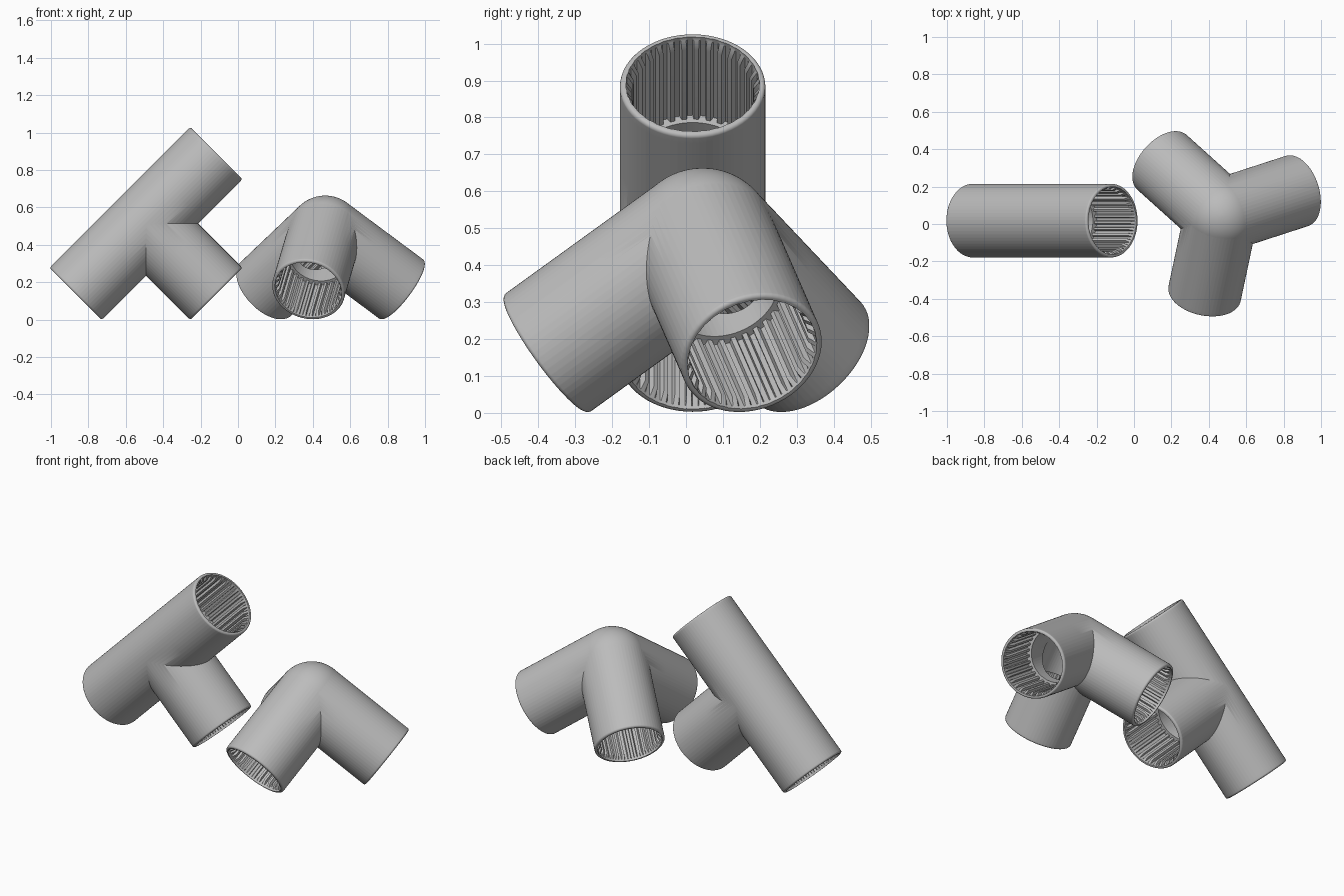
import bpy, bmesh, math
from mathutils import Vector

if "Cube" in bpy.data.objects:
    bpy.data.objects.remove(bpy.data.objects["Cube"], do_unlink=True)

ARM, OUTER, SOCKET, RIB, BORE = 0.532, 0.197, 0.181, 0.166, 0.153
LEDGE = ARM - 0.30
RIBS = 32
EDGE = 0.011

plastic = bpy.data.materials.new("grey_plastic")
plastic.use_nodes = True
plastic.diffuse_color = (0.5, 0.5, 0.5, 1)
plastic.node_tree.nodes["Principled BSDF"].inputs["Base Color"].default_value = (0.5, 0.5, 0.5, 1)


def link(name, bm):
    bmesh.ops.recalc_face_normals(bm, faces=bm.faces)
    mesh = bpy.data.meshes.new(name)
    bm.to_mesh(mesh)
    bm.free()
    mesh.materials.append(plastic)
    ob = bpy.data.objects.new(name, mesh)
    bpy.context.collection.objects.link(ob)
    return ob


def sweep(name, half, centre, direction, through=False, scale=1.0):
    """Solid along an axis from rings of (distance, groove radius, rib radius)."""
    if through:
        rings = [(-t, a, b) for t, a, b in reversed(half)] + half
    else:
        rings = [(0, half[0][1], half[0][2])] + half
    rot = direction.to_track_quat('Z', 'Y')
    bm = bmesh.new()
    loops = []
    for t, groove, rib in rings:
        loop = []
        for i in range(RIBS):
            for frac, r in ((0, groove), (0.4, groove), (0.5, rib), (0.9, rib)):
                ang = math.tau * (i + frac) / RIBS
                p = Vector((r * scale * math.cos(ang), r * scale * math.sin(ang), t))
                loop.append(bm.verts.new(centre + rot @ p))
        loops.append(loop)
    n = len(loops[0])
    for low, high in zip(loops, loops[1:]):
        for i in range(n):
            j = (i + 1) % n
            bm.faces.new((low[i], low[j], high[j], high[i]))
    bm.faces.new(loops[0])
    bm.faces.new(loops[-1])
    return link(name, bm)


def ball(name, centre, radius):
    bm = bmesh.new()
    bmesh.ops.create_uvsphere(bm, u_segments=96, v_segments=48, radius=radius)
    bmesh.ops.translate(bm, verts=bm.verts, vec=centre)
    return link(name, bm)


# Outer tube profile with a rounded rim
outer_half = [(LEDGE, OUTER, OUTER), (ARM - 0.03, OUTER, OUTER)]
for k in range(5):
    a = math.pi / 2 * k / 4
    r = OUTER - EDGE + EDGE * math.cos(a)
    outer_half.append((ARM - EDGE + EDGE * math.sin(a), r, r))

# Hollow profile: bore, ledge, ribbed socket with tapered rib tips
hollow_half = [
    (LEDGE, BORE, BORE),
    (LEDGE, SOCKET, RIB),
    (ARM - 0.035, SOCKET, RIB),
    (ARM - 0.012, SOCKET, SOCKET - 0.001),
    (ARM + 0.03, SOCKET, SOCKET - 0.001),
]


def fitting(name, centre, arms, dome):
    """Unite the solid arms, then subtract the hollows."""
    solids, hollows = [], []
    for direction, through, scale in arms:
        solids.append(sweep(name, outer_half, centre, direction, through, scale))
        hollows.append(sweep("hollow", hollow_half, centre, direction, through, scale))
    if dome:
        solids.append(ball("dome", centre, OUTER + 0.0004))
        hollows.append(ball("hollow_dome", centre, BORE + 0.0004))
    body = solids[0]
    helpers = solids[1:] + hollows
    for tool in helpers:
        tool.hide_render = True
        mod = body.modifiers.new("shape", 'BOOLEAN')
        mod.operation = 'DIFFERENCE' if tool in hollows else 'UNION'
        mod.solver = 'EXACT'
        mod.object = tool
    graph = bpy.context.evaluated_depsgraph_get()
    mesh = bpy.data.meshes.new_from_object(body.evaluated_get(graph))
    body.modifiers.clear()
    body.data = mesh
    for tool in helpers:
        bpy.data.objects.remove(tool, do_unlink=True)
    mesh.materials.clear()
    mesh.materials.append(plastic)
    mesh.polygons.foreach_set("material_index", [0] * len(mesh.polygons))
    body.name = name
    bpy.ops.object.select_all(action='DESELECT')
    body.select_set(True)
    bpy.context.view_layer.objects.active = body
    bpy.ops.object.shade_smooth_by_angle(angle=math.radians(32))
    weighted = body.modifiers.new("clean_shading", 'WEIGHTED_NORMAL')
    weighted.keep_sharp = True


# Tee: a straight run leaning at 45 degrees, with one branch
fitting("tee_connector", Vector((-0.492, 0.018, 0.514)),
        [(Vector((1, 0, 1)).normalized(), True, 1.0),
         (Vector((1, 0, -1)).normalized(), False, 0.999)], False)

# Corner: three square-set arms resting on their rims
tripod = []
for k in range(3):
    az = math.radians(18 + 120 * k)
    down = Vector((math.cos(az), math.sin(az), -math.sqrt(0.5)))
    tripod.append((down.normalized(), False, 1.0))
fitting("corner_connector", Vector((0.466, 0.045, 0.466)), tripod, True)
